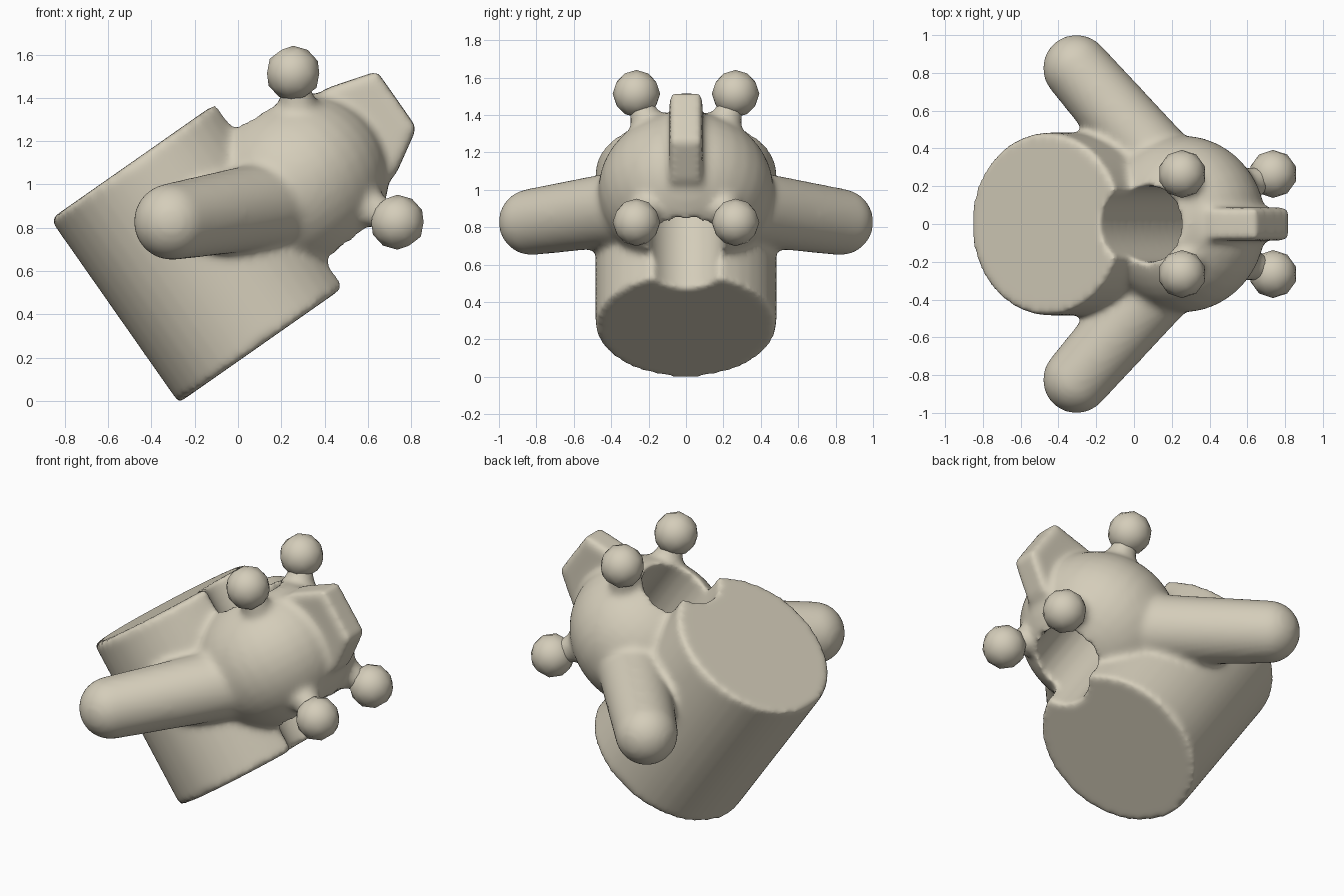
import bpy, bmesh, math
from mathutils import Matrix, Vector

if "Cube" in bpy.data.objects:
    bpy.data.objects.remove(bpy.data.objects["Cube"])

TILT = Matrix.Rotation(math.radians(-35), 4, 'Y')   # the whole body leans 35 degrees

mat = bpy.data.materials.new("warm_beige")
mat.diffuse_color = (0.66, 0.61, 0.49, 1)
mat.use_nodes = True
mat.node_tree.nodes["Principled BSDF"].inputs["Base Color"].default_value = mat.diffuse_color


def finish(bm, name):
    bmesh.ops.recalc_face_normals(bm, faces=bm.faces)
    me = bpy.data.meshes.new(name)
    bm.to_mesh(me)
    bm.free()
    me.materials.append(mat)
    for p in me.polygons:
        p.use_smooth = True
    ob = bpy.data.objects.new(name, me)
    bpy.context.collection.objects.link(ob)
    return ob


def rod(bm, a, b, r1, r2, seg=40):
    a, b = Vector(a), Vector(b)
    d = b - a
    m = Matrix.Translation((a + b) / 2) @ d.to_track_quat('Z', 'Y').to_matrix().to_4x4()
    bmesh.ops.create_cone(bm, cap_ends=True, segments=seg, radius1=r1, radius2=r2,
                          depth=d.length, matrix=m)


def ball(bm, c, size):
    m = Matrix.Translation(c) @ Matrix.Diagonal((*size, 1))
    bmesh.ops.create_uvsphere(bm, u_segments=32, v_segments=20, radius=1, matrix=m)


# Tilted parts, built upright and then leaned over
bm = bmesh.new()
rod(bm, (0.255, 0, 0.15), (0.255, 0, 1.185), 0.485, 0.485)     # drum
ball(bm, (0.78, 0, 0.67), (0.46, 0.47, 0.41))                  # rounded head

# Central fin
profile = [(1.0, 0.93), (1.16, 0.95), (1.4, 0.88), (1.4, 0.56), (1.2, 0.44), (1.0, 0.42)]
face = bm.faces.new([bm.verts.new((u, -0.088, v)) for u, v in profile])
ext = bmesh.ops.extrude_face_region(bm, geom=[face], use_keep_orig=True)
bmesh.ops.translate(bm, vec=(0, 0.176, 0),
                    verts=[e for e in ext['geom'] if isinstance(e, bmesh.types.BMVert)])

# Necks under the four knobs
knobs = [(1.077, s * 0.265, v) for s in (-1, 1) for v in (0.254, 1.094)]
for u, y, v in knobs:
    side = 1 if y > 0 else -1
    inner = 0.86 if v > 0.67 else 0.48
    rod(bm, (u, y, v), (0.96, side * 0.17, inner), 0.05, 0.12, 20)
bmesh.ops.transform(bm, matrix=TILT, verts=bm.verts)

# Two arms, swept backwards, with round ends
for s in (-1, 1):
    tip = (-0.305, s * 0.825, 0.828)
    ball(bm, tip, (0.178, 0.178, 0.178))
    rod(bm, tip, (0.285, s * 0.146, 0.93), 0.178, 0.21)
body = finish(bm, "body")

# Round tunnel between drum and head
bm = bmesh.new()
rod(bm, (0.81, 0, -0.2), (0.81, 0, 1.6), 0.2, 0.2)
bmesh.ops.transform(bm, matrix=TILT, verts=bm.verts)
cutter = finish(bm, "tunnel_cutter")
cutter.hide_render = True

# Fuse, cut and soften the body
bpy.context.view_layer.objects.active = body
for kind in ('REMESH', 'BOOLEAN', 'REMESH', 'SMOOTH'):
    mod = body.modifiers.new(kind, kind)
    if kind == 'REMESH':
        mod.mode = 'VOXEL'
        mod.voxel_size = 0.018
        mod.use_smooth_shade = True
    elif kind == 'BOOLEAN':
        mod.operation = 'DIFFERENCE'
        mod.solver = 'EXACT'
        mod.object = cutter
    else:
        mod.factor = 0.5
        mod.iterations = 10
    bpy.ops.object.modifier_apply(modifier=mod.name)
bpy.data.objects.remove(cutter)
if not body.data.materials:
    body.data.materials.append(mat)

# Four ball knobs
for i, c in enumerate(knobs):
    bm = bmesh.new()
    bmesh.ops.create_icosphere(bm, subdivisions=2, radius=0.127,
                               matrix=Matrix.Translation(TILT @ Vector(c)))
    finish(bm, f"knob_{i + 1}")
